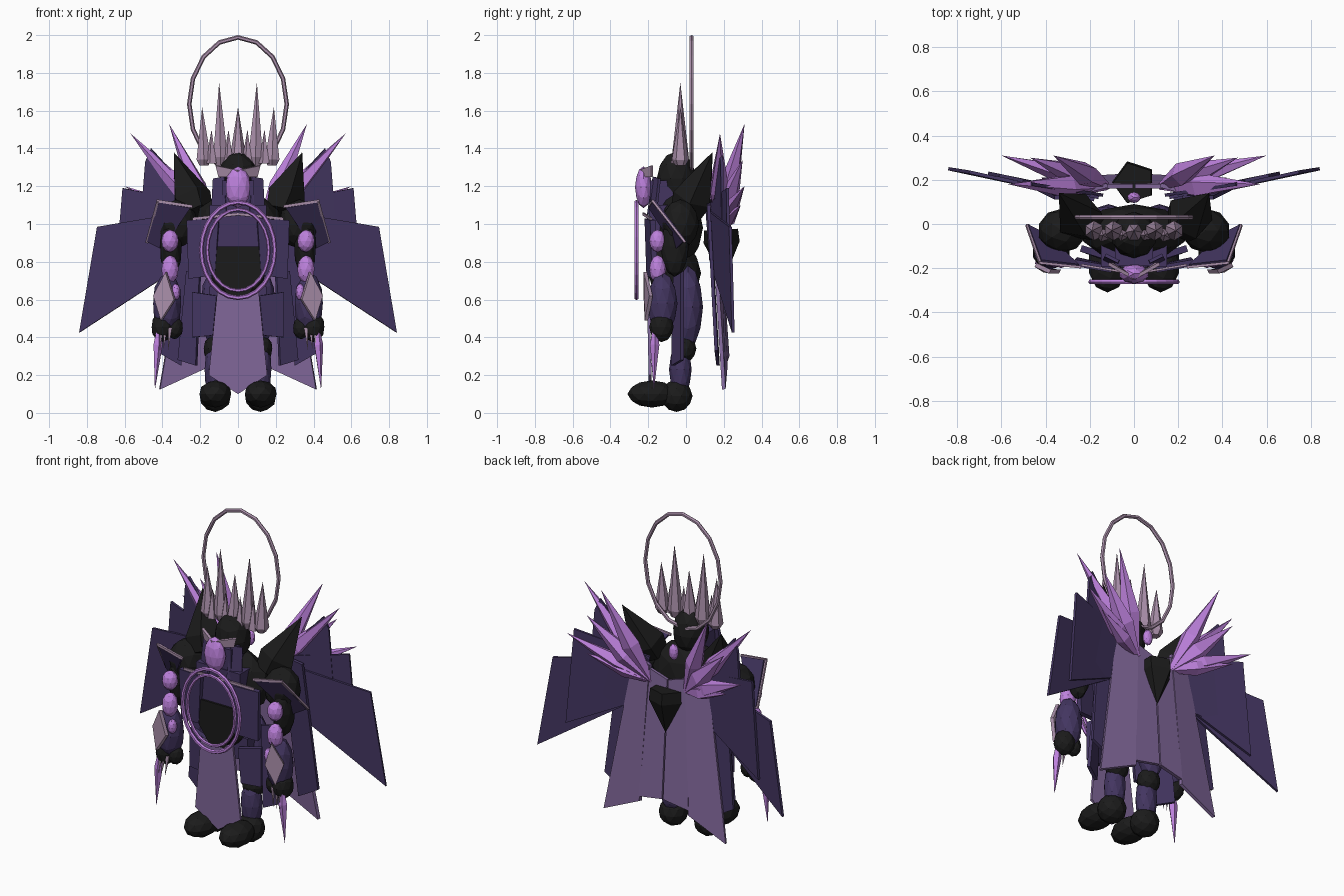
import bpy, bmesh, math
from mathutils import Vector, Matrix


def material(name, col):
    m = bpy.data.materials.new(name)
    m.diffuse_color = (*col, 1)
    return m


BLACK = material("black", (0.011, 0.011, 0.011))
DARK = material("dark purple", (0.056, 0.036, 0.118))
MID = material("muted purple", (0.223, 0.138, 0.328))
BRIGHT = material("bright purple", (0.51, 0.22, 0.72))
MAUVE = material("mauve", (0.40, 0.275, 0.40))


def finish(name, bm, mat):
    bmesh.ops.recalc_face_normals(bm, faces=bm.faces)
    me = bpy.data.meshes.new(name)
    bm.to_mesh(me)
    bm.free()
    me.materials.append(mat)
    ob = bpy.data.objects.new(name, me)
    bpy.context.collection.objects.link(ob)
    return ob


def blob(name, loc, rad, mat):
    """Faceted ellipsoid."""
    bm = bmesh.new()
    bmesh.ops.create_icosphere(bm, subdivisions=2, radius=1,
                               matrix=Matrix.Translation(loc) @ Matrix.Diagonal((*rad, 1)))
    return finish(name, bm, mat)


def block(name, loc, size, mat):
    bm = bmesh.new()
    bmesh.ops.create_cube(bm, size=1, matrix=Matrix.Translation(loc) @ Matrix.Diagonal((*size, 1)))
    return finish(name, bm, mat)


def spike(name, base, tip, r, mat, sides=6, belly=0.0, base_r=1.0):
    """Pointed shard; belly is where along its length it is widest."""
    base, tip = Vector(base), Vector(tip)
    q = (tip - base).to_track_quat('Z', 'Y')
    length = (tip - base).length
    bm = bmesh.new()
    rings = []
    for t, rr in ([(0, r * base_r), (belly, r)] if belly else [(0, r)]):
        rings.append([bm.verts.new(base + q @ Vector((rr * math.cos(a), rr * math.sin(a), t * length)))
                      for a in [2 * math.pi * i / sides for i in range(sides)]])
    apex = bm.verts.new(tip)
    bm.faces.new(rings[0])
    for lo, hi in zip(rings, rings[1:]):
        for i in range(sides):
            j = (i + 1) % sides
            bm.faces.new((lo[i], lo[j], hi[j], hi[i]))
    for i in range(sides):
        bm.faces.new((rings[-1][i], rings[-1][(i + 1) % sides], apex))
    return finish(name, bm, mat)


def plate(name, pts, mat, thick=0.015, s=1):
    """Thin slab through the outline points, mirrored when s is -1."""
    bm = bmesh.new()
    pts = [Vector((s * p[0], p[1], p[2])) for p in pts]
    n = (pts[1] - pts[0]).cross(pts[2] - pts[0]).normalized() * thick / 2
    a = [bm.verts.new(p - n) for p in pts]
    b = [bm.verts.new(p + n) for p in pts]
    bm.faces.new(a)
    bm.faces.new(b)
    for i in range(len(pts)):
        j = (i + 1) % len(pts)
        bm.faces.new((a[i], a[j], b[j], b[i]))
    return finish(name, bm, mat)


def ring(name, loc, rx, rz, tube, mat, seg=16, sides=6):
    """Upright elliptical hoop."""
    bm = bmesh.new()
    rows = []
    for i in range(seg):
        a = 2 * math.pi * i / seg
        rows.append([bm.verts.new(Vector(loc) + Vector((
            (rx + tube * math.cos(b)) * math.sin(a), tube * math.sin(b),
            (rz + tube * math.cos(b)) * math.cos(a))))
            for b in [2 * math.pi * k / sides for k in range(sides)]])
    for i in range(seg):
        for k in range(sides):
            u, v, l = rows[i], rows[(i + 1) % seg], (k + 1) % sides
            bm.faces.new((u[k], v[k], v[l], u[l]))
    return finish(name, bm, mat)


# Halo and chest hoops
ring("halo", (0, 0.03, 1.635), 0.258, 0.353, 0.012, MAUVE, 16)
ring("hoop_outer", (0, -0.262, 0.862), 0.195, 0.253, 0.012, BRIGHT, 24)
ring("hoop_inner", (0, -0.262, 0.862), 0.163, 0.215, 0.010, BRIGHT, 24)

# Head, face and neck
blob("head", (0, -0.05, 1.24), (0.105, 0.105, 0.145), BLACK)
blob("face", (0, -0.225, 1.195), (0.068, 0.045, 0.11), BRIGHT)
block("collar", (0, -0.13, 1.13), (0.17, 0.12, 0.2), DARK)
blob("nape_gem", (0, 0.12, 1.17), (0.03, 0.025, 0.05), BRIGHT)

# Crown
spike("crown_spike", (0, -0.04, 1.31), (0, -0.03, 1.62), 0.045, MAUVE, belly=0.1, base_r=0.6)

# Torso
blob("torso", (0, -0.04, 0.98), (0.24, 0.13, 0.20), BLACK)
blob("abdomen", (0, -0.06, 0.74), (0.15, 0.14, 0.17), BLACK)
plate("belly_plate", [(-0.13, -0.2, 0.88), (0.13, -0.2, 0.88), (0.12, -0.2, 0.72),
                      (0.05, -0.2, 0.62), (-0.05, -0.2, 0.62), (-0.12, -0.2, 0.72)], BLACK)
block("breastplate", (0, -0.13, 0.99), (0.3, 0.13, 0.22), DARK)
block("pelvis", (0, -0.04, 0.6), (0.3, 0.16, 0.14), DARK)
spike("back_point", (0, 0.185, 0.97), (0, 0.2, 0.7), 0.1, BLACK, sides=5, belly=0.25, base_r=0.95)

# Tabard
plate("tabard", [(-0.11, -0.2, 0.64), (0.11, -0.2, 0.64), (0.155, -0.19, 0.2),
                 (0, -0.19, 0.1), (-0.155, -0.19, 0.2)], MID)

for s in (1, -1):
    def P(x, y, z):
        return (s * x, y, z)

    # Crown sides and brow
    for x, z in ((0.095, 1.75), (0.185, 1.62)):
        spike("crown_spike", P(x * 0.97, -0.03, 1.31), P(x + 0.005, -0.03, z), 0.045, MAUVE,
              belly=0.1, base_r=0.6)
    for x in (0.05, 0.14):
        spike("crown_small_spike", P(x, -0.05, 1.32), P(x, -0.05, 1.5), 0.032, MAUVE, 5)
    plate("brow", [(0, -0.245, 1.285), (0.115, -0.18, 1.31), (0.1, -0.18, 1.25), (0, -0.245, 1.25)],
          MAUVE, s=s)
    plate("collar_flap", [(0.06, -0.2, 1.05), (0.14, -0.16, 1.06), (0.13, -0.14, 1.24), (0.07, -0.17, 1.25)],
          DARK, s=s)

    # Chest flanks
    plate("chest_flank", [(0.1, -0.205, 1.03), (0.27, -0.175, 1.02), (0.26, -0.165, 0.71), (0.12, -0.195, 0.73)],
          DARK, 0.03, s)
    plate("chest_trim", [(0.0, -0.225, 1.06), (0.24, -0.185, 1.035), (0.24, -0.185, 1.02), (0.0, -0.225, 1.045)],
          MAUVE, 0.01, s)

    # Shoulders and pauldrons
    blob("shoulder", P(0.325, -0.03, 1.0), (0.11, 0.1, 0.13), BLACK)
    spike("shoulder_horn", P(0.22, 0.0, 1.06), P(0.34, 0.14, 1.38), 0.11, BLACK, 5, 0.25, 0.8)
    plate("pauldron", [(0.25, -0.19, 1.09), (0.42, -0.17, 1.12), (0.48, -0.01, 0.91), (0.40, -0.05, 0.87)],
          DARK, 0.02, s)
    plate("pauldron_trim", [(0.24, -0.195, 1.1), (0.43, -0.175, 1.13), (0.43, -0.175, 1.115), (0.24, -0.195, 1.085)],
          MAUVE, 0.012, s)
    plate("pauldron_edge", [(0.43, -0.178, 1.125), (0.49, -0.005, 0.905), (0.475, -0.005, 0.9), (0.418, -0.178, 1.12)],
          MAUVE, 0.012, s)

    # Arms
    blob("upper_arm", P(0.355, -0.06, 0.88), (0.06, 0.075, 0.16), BLACK)
    blob("arm_gem", P(0.36, -0.15, 0.91), (0.047, 0.045, 0.06), BRIGHT)
    blob("elbow_gem", P(0.36, -0.15, 0.76), (0.047, 0.045, 0.075), BRIGHT)
    blob("forearm", P(0.375, -0.125, 0.58), (0.078, 0.08, 0.165), DARK)
    blob("wrist_gem", P(0.33, -0.17, 0.64), (0.025, 0.03, 0.045), BRIGHT)
    plate("forearm_shield", [(0.38, -0.215, 0.745), (0.445, -0.185, 0.62), (0.405, -0.21, 0.49), (0.335, -0.215, 0.6)],
          MAUVE, 0.02, s)
    blob("hand", P(0.40, -0.13, 0.455), (0.06, 0.065, 0.08), BLACK)
    blob("thumb", P(0.335, -0.13, 0.45), (0.045, 0.045, 0.06), BLACK)
    spike("long_claw", P(0.42, -0.165, 0.44), P(0.44, -0.17, 0.12), 0.026, BRIGHT, 5, 0.25, 0.5)
    for x in (0.36, 0.385, 0.405):
        spike("finger_claw", P(x, -0.17, 0.45), P(x + 0.01, -0.185, 0.33), 0.013, MAUVE, 4)

    # Legs
    blob("thigh", P(0.115, 0.01, 0.56), (0.085, 0.08, 0.22), DARK)
    blob("knee", P(0.115, -0.01, 0.34), (0.07, 0.065, 0.075), BLACK)
    blob("shin", P(0.115, -0.03, 0.23), (0.065, 0.06, 0.15), DARK)
    blob("foot", P(0.12, -0.18, 0.1), (0.088, 0.13, 0.072), BLACK)
    blob("heel", P(0.12, -0.05, 0.09), (0.085, 0.085, 0.085), BLACK)

    # Hip guards
    plate("hip_guard", [(0.11, -0.15, 0.62), (0.24, -0.11, 0.64), (0.24, -0.11, 0.4), (0.13, -0.15, 0.41)],
          DARK, 0.03, s)
    plate("hip_skirt", [(0.2, -0.06, 0.75), (0.27, -0.02, 0.75), (0.315, -0.02, 0.28), (0.22, -0.07, 0.25)],
          DARK, 0.02, s)

    # Cape panels
    plate("cape_centre", [(0.004, 0.17, 1.02), (0.13, 0.17, 1.06), (0.17, 0.21, 0.27), (0.004, 0.22, 0.3)],
          MID, 0.02, s)
    plate("cape_outer", [(0.12, 0.175, 1.08), (0.25, 0.14, 1.1), (0.415, 0.2, 0.125), (0.165, 0.21, 0.24)],
          MID, 0.02, s)
    plate("cape_side", [(0.22, 0.12, 1.12), (0.36, 0.12, 1.1), (0.44, 0.16, 0.33), (0.30, 0.17, 0.25)],
          DARK, 0.018, s)

    # Wing plates
    plate("wing_upper", [(0.14, 0.13, 1.05), (0.46, 0.18, 1.4), (0.49, 0.19, 1.33), (0.54, 0.2, 0.72), (0.2, 0.14, 0.8)],
          DARK, 0.015, s)
    plate("wing_middle", [(0.16, 0.12, 1.1), (0.61, 0.22, 1.19), (0.66, 0.23, 0.6), (0.22, 0.14, 0.82)],
          DARK, 0.015, s)
    plate("wing_lower", [(0.18, 0.11, 1.08), (0.745, 0.235, 0.985), (0.84, 0.25, 0.425), (0.25, 0.13, 0.81)],
          DARK, 0.015, s)

    # Back shards
    for tip, r in (((0.365, 0.31, 1.53), 0.055), ((0.57, 0.18, 1.48), 0.055), ((0.47, 0.30, 1.34), 0.06),
                   ((0.60, 0.31, 1.2), 0.05), ((0.48, 0.29, 1.1), 0.045)):
        spike("back_shard", P(0.12, 0.17, 0.98), P(*tip), r, BRIGHT, 5, 0.4, 0.3)
